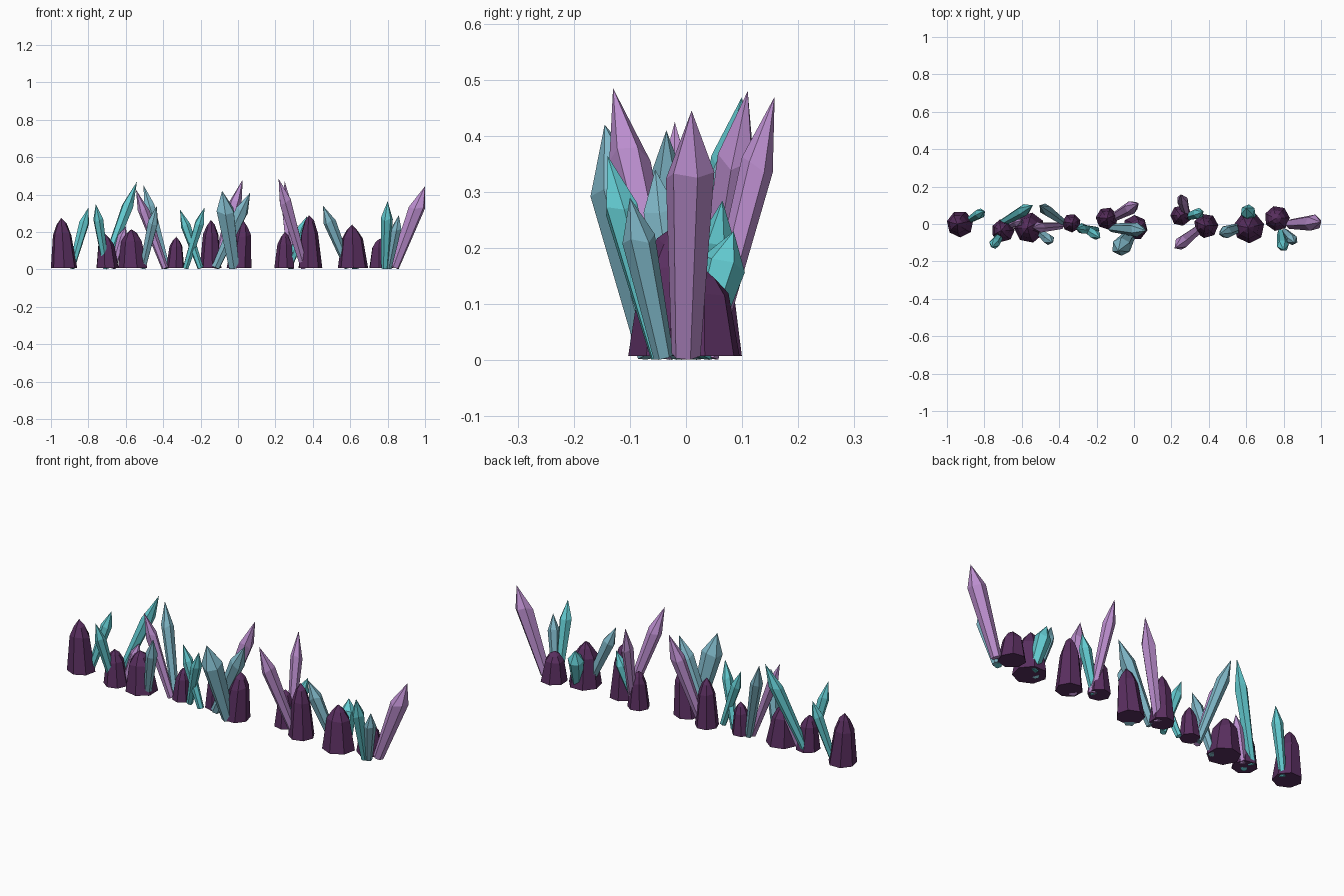
import bpy, bmesh, math, random
from mathutils import Vector

if "Cube" in bpy.data.objects:
    bpy.data.objects.remove(bpy.data.objects["Cube"])

random.seed(4)


def material(name, rgb):
    m = bpy.data.materials.new(name)
    m.diffuse_color = (*rgb, 1)
    m.use_nodes = True
    m.node_tree.nodes["Principled BSDF"].inputs["Base Color"].default_value = m.diffuse_color
    return m


ROCK = material("dark plum", (0.10, 0.028, 0.115))
PURPLE = material("lilac", (0.50, 0.27, 0.62))
TEAL = material("teal", (0.125, 0.60, 0.64))
BLUE = material("dusty blue", (0.21, 0.47, 0.57))


def build(name, rings, tip, mat):
    """Closed mesh from stacked rings of points ending in a pointed tip."""
    bm = bmesh.new()
    loops = [[bm.verts.new(p) for p in ring] for ring in rings]
    n = len(loops[0])
    top = bm.verts.new(tip)
    bm.faces.new(loops[0][::-1])
    for i in range(n):
        j = (i + 1) % n
        for a, b in zip(loops, loops[1:]):
            bm.faces.new((a[i], a[j], b[j], b[i]))
        bm.faces.new((loops[-1][i], loops[-1][j], top))
    bmesh.ops.recalc_face_normals(bm, faces=bm.faces)
    me = bpy.data.meshes.new(name)
    bm.to_mesh(me)
    bm.free()
    me.materials.append(mat)
    bpy.context.collection.objects.link(bpy.data.objects.new(name, me))


def rock(i, x, y, r, h, tx, sides=7):
    """Faceted stub: wide foot, tapered body, blunt point at x = tx."""
    phase = random.uniform(0, 1)
    rings = []
    for t, s in ((0, 1.0), (0.68, 0.70), (0.88, 0.38)):
        cx = x + (tx - x) * t
        ring = []
        for k in range(sides):
            a = phase + math.tau * k / sides
            lift = 0 if t == 0 else random.uniform(-0.03, 0.03) * h
            ring.append((cx + r * s * math.cos(a), y + r * s * math.sin(a),
                         0.008 + (h - 0.008) * t + lift))
        rings.append(ring)
    build(f"rock_{i}", rings, (tx, y, h), ROCK)


def crystal(i, base, tip, r, mat, shoulder=0.74, foot=0.6, sides=6):
    """Leaning hexagonal shard, widest at the shoulder."""
    tip = Vector(tip)
    axis = tip - Vector((*base, 0))
    tilt = math.hypot(axis.x, axis.y) / axis.length
    start = Vector((*base, 0.001 + r * foot * tilt))
    axis = tip - start
    d = axis.normalized()
    u = d.cross(Vector((0, 1, 0))).normalized()
    v = d.cross(u)
    phase = random.uniform(0, 1)
    rings = []
    for t, s in ((0, foot), (shoulder, 1.0)):
        ring = []
        for k in range(sides):
            a = phase + math.tau * k / sides
            lift = 0 if t == 0 else random.uniform(-0.03, 0.03)
            ring.append(start + axis * (t + lift)
                        + (u * math.cos(a) + v * math.sin(a)) * r * s)
        rings.append(ring)
    build(f"crystal_{i}", rings, tip, mat)


# Dark rocks: x, y, radius, height, peak x
ROCKS = [
    (-0.93, 0.0, 0.072, 0.275, -0.945),
    (-0.70, -0.035, 0.062, 0.19, -0.71),
    (-0.56, -0.02, 0.082, 0.215, -0.57),
    (-0.335, 0.005, 0.05, 0.175, -0.33),
    (-0.145, 0.03, 0.06, 0.265, -0.145),
    (0.005, -0.02, 0.068, 0.26, 0.03),
    (0.25, 0.045, 0.056, 0.20, 0.25),
    (0.385, -0.01, 0.066, 0.29, 0.38),
    (0.615, -0.02, 0.083, 0.24, 0.61),
    (0.765, 0.03, 0.068, 0.165, 0.76),
]
for i, args in enumerate(ROCKS, 1):
    rock(i, *args)

# Shards: foot, tip, radius, colour
CRYSTALS = [
    ((-0.89, 0.015), (-0.80, 0.07, 0.33), 0.028, TEAL),
    ((-0.705, -0.045), (-0.76, -0.125, 0.35), 0.028, TEAL),
    ((-0.715, 0.0), (-0.54, 0.10, 0.47), 0.032, TEAL),
    ((-0.67, -0.01), (-0.60, 0.02, 0.23), 0.026, PURPLE),
    ((-0.39, -0.01), (-0.545, -0.02, 0.425), 0.030, PURPLE),
    ((-0.38, 0.01), (-0.505, 0.10, 0.45), 0.031, BLUE),
    ((-0.51, -0.04), (-0.435, -0.10, 0.34), 0.030, BLUE),
    ((-0.28, -0.01), (-0.18, -0.075, 0.33), 0.027, TEAL),
    ((-0.20, -0.03), (-0.31, -0.025, 0.32), 0.027, TEAL),
    ((-0.02, -0.055), (-0.085, -0.145, 0.42), 0.052, BLUE),
    ((-0.12, -0.02), (0.065, -0.035, 0.41), 0.038, BLUE),
    ((-0.12, 0.03), (0.025, 0.11, 0.48), 0.036, PURPLE),
    ((0.355, -0.02), (0.217, -0.13, 0.485), 0.036, PURPLE),
    ((0.285, 0.04), (0.25, 0.158, 0.47), 0.030, PURPLE),
    ((0.27, 0.035), (0.37, 0.065, 0.285), 0.030, TEAL),
    ((0.59, -0.01), (0.455, -0.055, 0.34), 0.034, BLUE),
    ((0.63, 0.02), (0.60, 0.085, 0.23), 0.040, TEAL),
    ((0.785, -0.045), (0.80, -0.14, 0.365), 0.032, TEAL),
    ((0.805, -0.04), (0.86, -0.10, 0.29), 0.030, BLUE),
    ((0.835, 0.0), (1.0, 0.01, 0.445), 0.044, PURPLE),
]
for i, args in enumerate(CRYSTALS, 1):
    crystal(i, *args)
